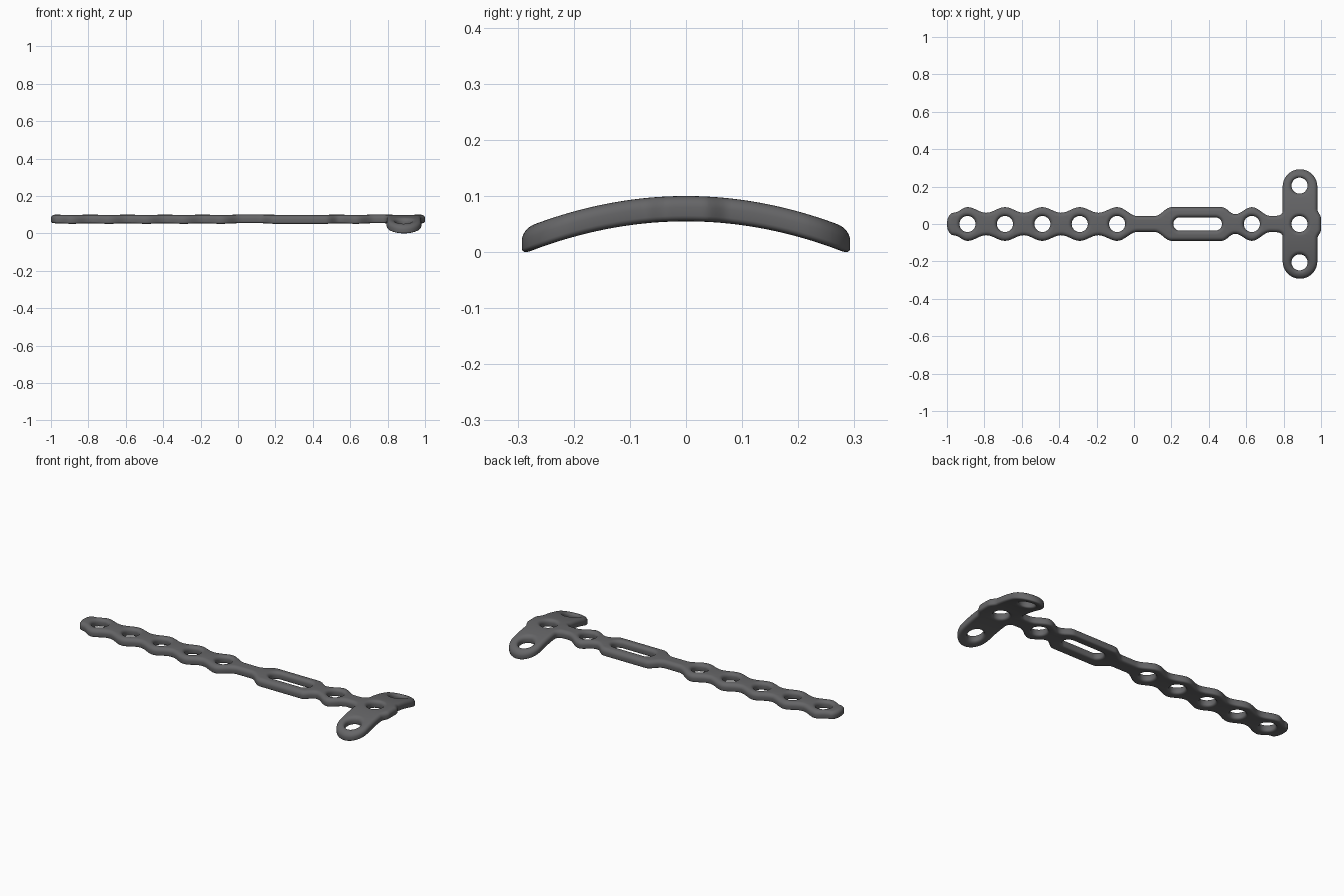
import bpy, bmesh, math
from mathutils import Vector

if "Cube" in bpy.data.objects:
    bpy.data.objects.remove(bpy.data.objects["Cube"])

# Half-width of the strip at key positions along x
KEYS = [(-0.965, 0.06)]
for i in range(5):
    KEYS += [(-0.89 + 0.2 * i, 0.09), (-0.79 + 0.2 * i, 0.06)]
KEYS = KEYS[:-1] + [(0.02, 0.042), (0.11, 0.042), (0.20, 0.09), (0.47, 0.09),
                    (0.54, 0.052), (0.63, 0.09), (0.73, 0.043), (0.795, 0.045)]


def half_width(x):
    for (x0, h0), (x1, h1) in zip(KEYS, KEYS[1:]):
        if x <= x1:
            t = (x - x0) / (x1 - x0)
            return h0 + (h1 - h0) * (0.5 - 0.5 * math.cos(math.pi * t))
    return KEYS[-1][1]


def outline():
    """Counter-clockwise outline: lower half, then its mirror image."""
    pts = []
    for i in range(10):                                   # rounded left end
        a = math.pi / 2 * i / 10
        pts.append((-0.965 - 0.035 * math.cos(a), -0.06 * math.sin(a)))
    n = 170
    for i in range(n + 1):                                # wavy strip edge
        x = -0.965 + 1.735 * i / n
        pts.append((x, -half_width(x)))
    for i in range(1, 7):                                 # fillet into crossbar
        a = math.pi / 2 * i / 6
        pts.append((0.77 + 0.025 * math.sin(a), -0.07 + 0.025 * math.cos(a)))
    for i in range(1, 6):                                 # crossbar side
        pts.append((0.795, -0.07 - 0.13 * i / 6))
    for i in range(33):                                   # crossbar round end
        a = math.pi + math.pi * i / 32
        pts.append((0.8875 + 0.0925 * math.cos(a), -0.2 + 0.0925 * math.sin(a)))
    for i in range(1, 6):
        pts.append((0.98, -0.2 + 0.12 * i / 6))
    for i in range(13):                                   # small bump on right end
        t = i / 12
        pts.append((0.98 + 0.02 * (0.5 - 0.5 * math.cos(math.pi * min(1, t * 1.6))),
                    -0.08 * (1 - t)))
    return pts + [(x, -y) for x, y in reversed(pts[1:-1])]


def hole(cx, cy, r=0.043, stretch=0.0, n=48):
    """Clockwise round hole, or slot when stretched along x."""
    pts = []
    for i in range(n):
        a = -2 * math.pi * (i + 0.5) / n
        pts.append((cx + r * math.cos(a) + math.copysign(stretch, math.cos(a)),
                    cy + r * math.sin(a)))
    return pts


def inset(pts, d):
    out, n = [], len(pts)
    for i in range(n):
        p0, p, p1 = (Vector(pts[j % n]) for j in (i - 1, i, i + 1))
        a, b = (p - p0).normalized(), (p1 - p).normalized()
        na, nb = Vector((-a.y, a.x)), Vector((-b.y, b.x))
        m = (na + nb).normalized()
        out.append(p + m * d / max(0.6, m.dot(na)))
    return out


# Rounded edge section: (inset, height), bottom to top
BOT, TOP = 0.055, 0.10
section = [(0.014 * (1 - math.sin(a)), BOT + 0.010 * (1 - math.cos(a)))
           for a in (math.pi / 2 * i / 4 for i in range(5))]
section += [(0.021 * (1 - math.cos(a)), TOP - 0.020 * (1 - math.sin(a)))
            for a in (math.pi / 2 * i / 6 for i in range(7))]

loops = [outline()]
loops += [hole(-0.89 + 0.2 * i, 0) for i in range(5)]     # row of screw holes
loops += [hole(0.63, 0), hole(0.34, 0, 0.036, 0.094)]     # single hole and slot
loops += [hole(0.885, y) for y in (-0.205, 0, 0.205)]     # crossbar holes

bm = bmesh.new()
caps = ([], [])
for pts in loops:
    n = len(pts)
    rings = [[bm.verts.new((p.x, p.y, z)) for p in inset(pts, d)] for d, z in section]
    for lo, hi in zip(rings, rings[1:]):
        for i in range(n):
            j = (i + 1) % n
            bm.faces.new((lo[i], lo[j], hi[j], hi[i]))
    for cap, ring in zip(caps, (rings[0], rings[-1])):
        cap += [bm.edges.get((ring[i], ring[(i + 1) % n])) for i in range(n)]
for cap, nz in zip(caps, (-1, 1)):
    bmesh.ops.triangle_fill(bm, use_beauty=True, use_dissolve=False,
                            edges=cap, normal=(0, 0, nz))

# Slice across y, then arch the crossbar downwards
for i in range(-14, 15):
    bmesh.ops.bisect_plane(bm, geom=bm.verts[:] + bm.edges[:] + bm.faces[:], dist=1e-5,
                           plane_co=(0, i * 0.02, 0), plane_no=(0, 1, 0))
for v in bm.verts:
    v.co.z -= 0.69 * v.co.y ** 2
bmesh.ops.recalc_face_normals(bm, faces=bm.faces[:])
low = min(v.co.z for v in bm.verts)
bmesh.ops.translate(bm, verts=bm.verts[:], vec=(0, 0, -low))

mesh = bpy.data.meshes.new("slotted_t_plate")
bm.to_mesh(mesh)
bm.free()
plate = bpy.data.objects.new("slotted_t_plate", mesh)
bpy.context.collection.objects.link(plate)

mat = bpy.data.materials.new("dark_grey_metal")
mat.diffuse_color = (0.13, 0.13, 0.135, 1)
mat.use_nodes = True
mat.node_tree.nodes["Principled BSDF"].inputs["Base Color"].default_value = mat.diffuse_color
mesh.materials.append(mat)

bpy.context.view_layer.objects.active = plate
plate.select_set(True)
bpy.ops.object.shade_smooth_by_angle(angle=math.radians(40))
